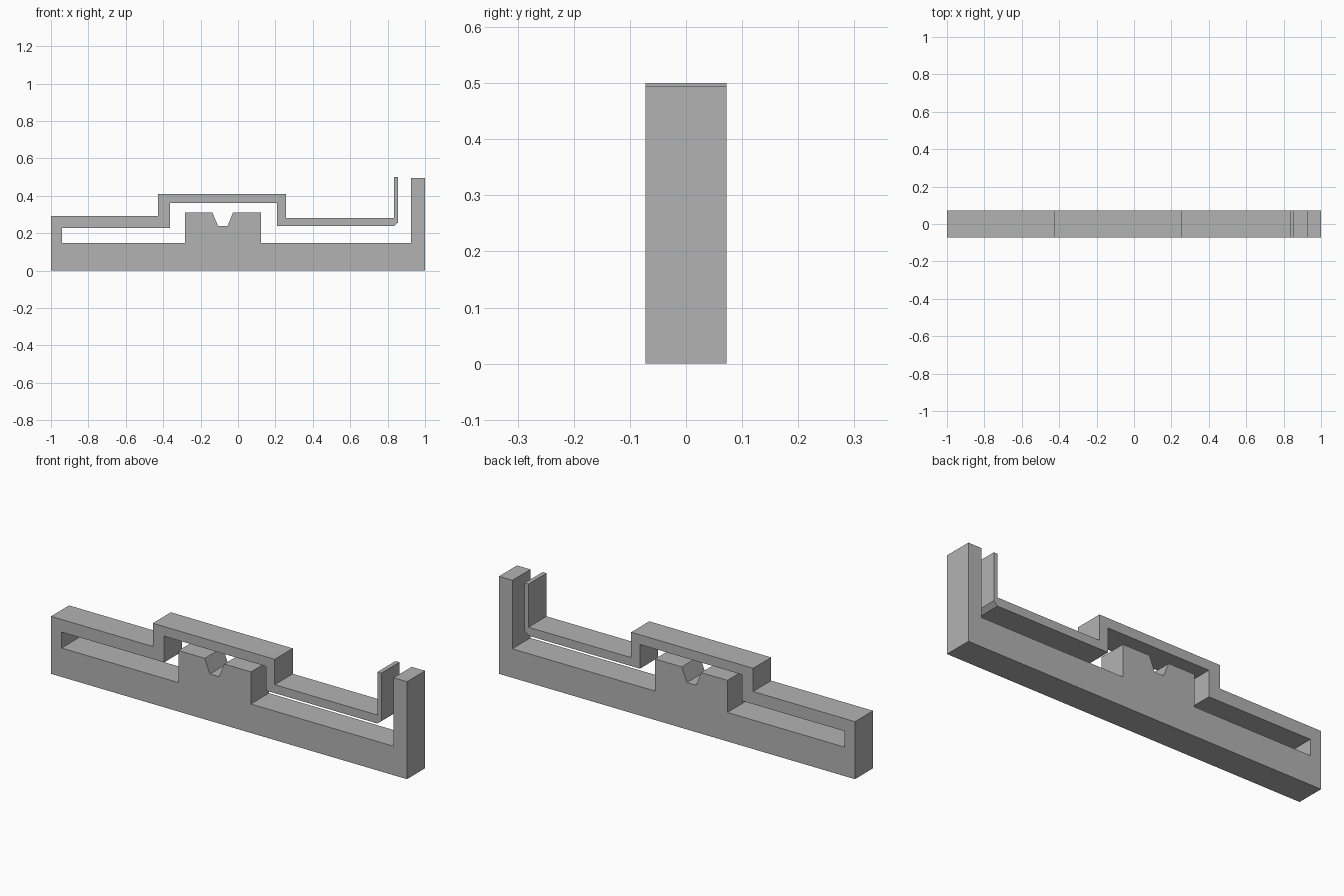
import bpy, bmesh

cube = bpy.data.objects.get("Cube")
if cube:
    bpy.data.objects.remove(cube, do_unlink=True)

# Material
grey = bpy.data.materials.new("plain grey")
grey.use_nodes = True
colour = (0.45, 0.45, 0.45, 1)
grey.diffuse_color = colour
grey.node_tree.nodes["Principled BSDF"].inputs["Base Color"].default_value = colour

HALF_WIDTH = 0.0725
FLOOR = 0.147       # top of the base bar
BLOCK = 0.31        # top of the notched block
LOW = 0.238         # underside of the arm and bottom of the notch

# Base bar, end post and notched block
base = [(-1, 0), (1, 0), (1, 0.495), (0.925, 0.495), (0.925, FLOOR),
        (0.123, FLOOR), (0.123, BLOCK), (-0.027, BLOCK), (-0.056, LOW),
        (-0.107, LOW), (-0.136, BLOCK), (-0.283, BLOCK), (-0.283, FLOOR),
        (-0.94, FLOOR)]
# Underside of the stepped spring arm, out to its chamfered tip
arm_under = [(-0.94, 0.228), (-0.364, 0.228), (-0.364, 0.361),
             (0.208, 0.361), (0.208, LOW), (0.834, LOW), (0.856, 0.257)]
# Upright tip and top of the arm, back to the closed end
arm_top = [(0.856, 0.5), (0.834, 0.5), (0.834, 0.281), (0.257, 0.281),
           (0.257, 0.41), (-0.428, 0.41), (-0.428, 0.292), (-1, 0.292)]


def extrude_profile(name, points, half_width):
    """Extrude a closed x-z outline evenly to both sides of y = 0."""
    bm = bmesh.new()
    face = bm.faces.new([bm.verts.new((x, -half_width, z)) for x, z in points])
    result = bmesh.ops.extrude_face_region(bm, geom=[face], use_keep_orig=True)
    moved = [v for v in result["geom"] if isinstance(v, bmesh.types.BMVert)]
    bmesh.ops.translate(bm, verts=moved, vec=(0, 2 * half_width, 0))
    bmesh.ops.recalc_face_normals(bm, faces=bm.faces[:])
    mesh = bpy.data.meshes.new(name)
    bm.to_mesh(mesh)
    bm.free()
    mesh.materials.append(grey)
    obj = bpy.data.objects.new(name, mesh)
    bpy.context.collection.objects.link(obj)
    return obj


# One continuous piece: base and folded spring arm
extrude_profile("spring_clip_body", base + arm_under + arm_top, HALF_WIDTH)
